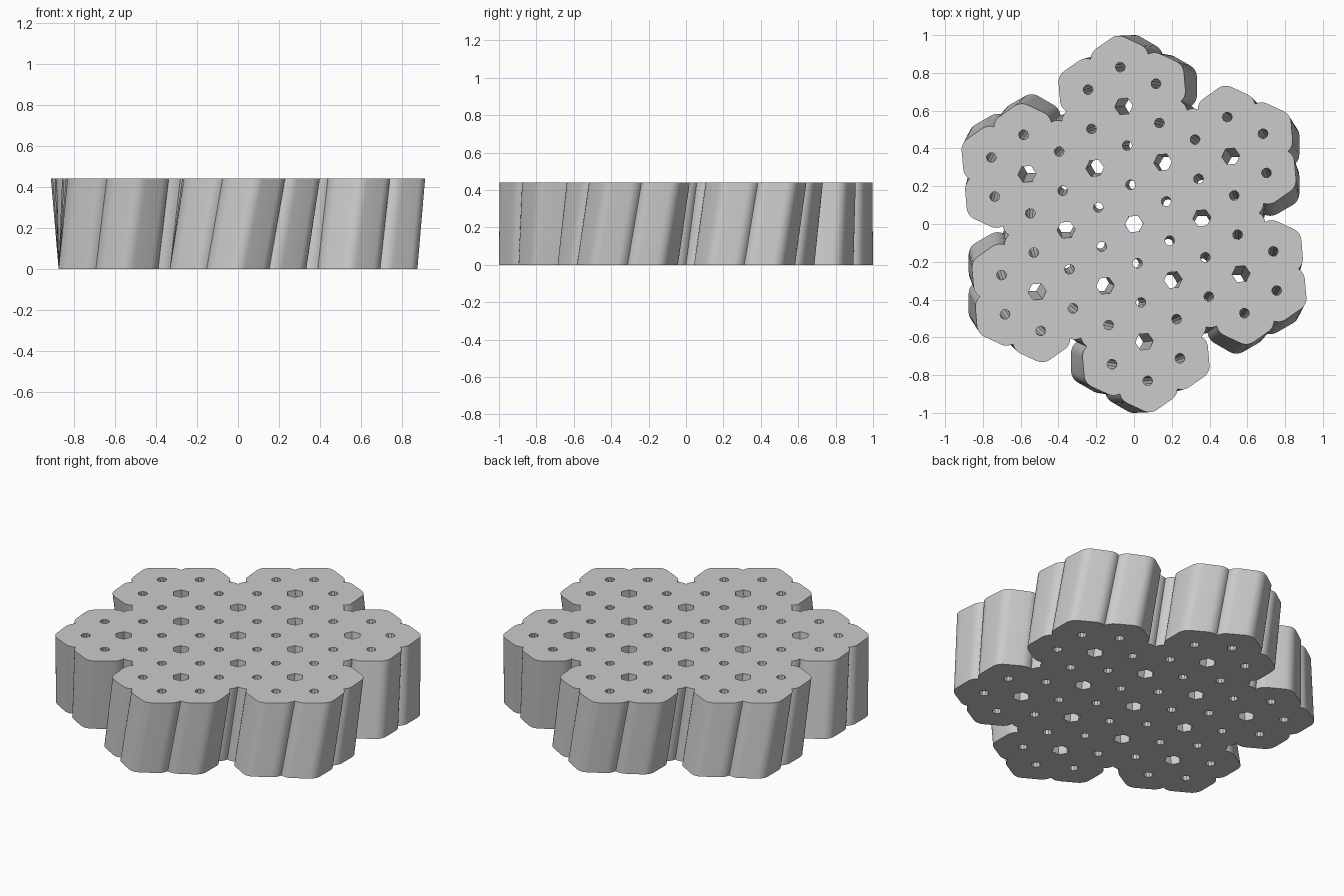
import bpy, bmesh
from math import sin, cos, radians, pi, sqrt
from mathutils import Matrix, Vector

cube = bpy.data.objects.get("Cube")
if cube:
    bpy.data.objects.remove(cube)

HEIGHT, TWIST, FILLET = 0.44, radians(5), 0.07
PITCH = 0.361                 # spacing of the large holes
CELL = PITCH / sqrt(3)        # distance from a large hole to its small holes

# Half a petal as rounded corners: centre x, centre y, start angle, end angle
CORNERS = [
    (0.263, 0.568, 6.5, 54.5),
    (0.263, 0.682, -54.5, 0),
    (0.263, 0.778, 0, 60),
    (0.181, 0.825, 60, 113.6),
    (0.083, 0.882, 5.7, 60),
    (0.0, 0.93, 60, 90),
]


def polar(r, a, centre=Vector((0, 0))):
    return centre + Vector((r * cos(a), r * sin(a)))


def arc(cx, cy, a0, a1, steps=5):
    return [polar(FILLET, radians(a0 + (a1 - a0) * i / steps), Vector((cx, cy)))
            for i in range(steps + 1)]


def clean(points):
    out = []
    for p in points:
        if not out or (p - out[-1]).length > 0.004:
            out.append(p)
    if (out[0] - out[-1]).length < 0.004:
        out.pop()
    return out


def ring(centre, radius, sides):
    return [polar(radius, 2 * pi * i / sides, centre) for i in range(sides)]


# Six-petal outline: mirror half a petal, then repeat it around the centre
half = [p for c in CORNERS for p in arc(*c)]
petal = half + [Vector((-p.x, p.y)) for p in reversed(half)]
outline = clean([Matrix.Rotation(k * pi / 3, 2) @ p for k in range(6) for p in petal])

# Large holes on a triangular grid, small holes at the corners of each cell
large = [Vector((0, 0))]
for k in range(6):
    large.append(polar(PITCH, k * pi / 3))
    large.append(polar(3 * CELL, pi / 6 + k * pi / 3))
small = []
for c in large:
    for k in range(6):
        p = polar(CELL, pi / 6 + k * pi / 3, c)
        if all((p - q).length > 0.02 for q in small):
            small.append(p)

loops = [outline]
loops += [ring(c, 0.048, 6) for c in large]
loops += [ring(c, 0.026, 10) for c in small]

# Fill the perforated base, then extrude it upward with a twist
bm = bmesh.new()
edges = []
for loop in loops:
    verts = [bm.verts.new((p.x, p.y, 0)) for p in loop]
    edges += [bm.edges.new((v, verts[i - 1])) for i, v in enumerate(verts)]
bmesh.ops.triangle_fill(bm, edges=edges, use_beauty=True, normal=(0, 0, 1))
grown = bmesh.ops.extrude_face_region(bm, geom=bm.faces[:], use_keep_orig=True)
top = [g for g in grown["geom"] if isinstance(g, bmesh.types.BMVert)]
bmesh.ops.transform(bm, verts=top, matrix=Matrix.Translation((0, 0, HEIGHT))
                    @ Matrix.Rotation(TWIST, 4, "Z"))
bmesh.ops.recalc_face_normals(bm, faces=bm.faces[:])

mesh = bpy.data.meshes.new("twisted_perforated_block")
bm.to_mesh(mesh)
bm.free()
block = bpy.data.objects.new("twisted_perforated_block", mesh)
bpy.context.collection.objects.link(block)

# Plain grey material
grey = bpy.data.materials.new("plain_grey")
grey.use_nodes = True
colour = (0.6, 0.6, 0.6, 1)
grey.diffuse_color = colour
grey.node_tree.nodes["Principled BSDF"].inputs["Base Color"].default_value = colour
mesh.materials.append(grey)

bpy.ops.object.select_all(action="DESELECT")
block.select_set(True)
bpy.context.view_layer.objects.active = block
bpy.ops.object.shade_smooth_by_angle(angle=radians(30))
